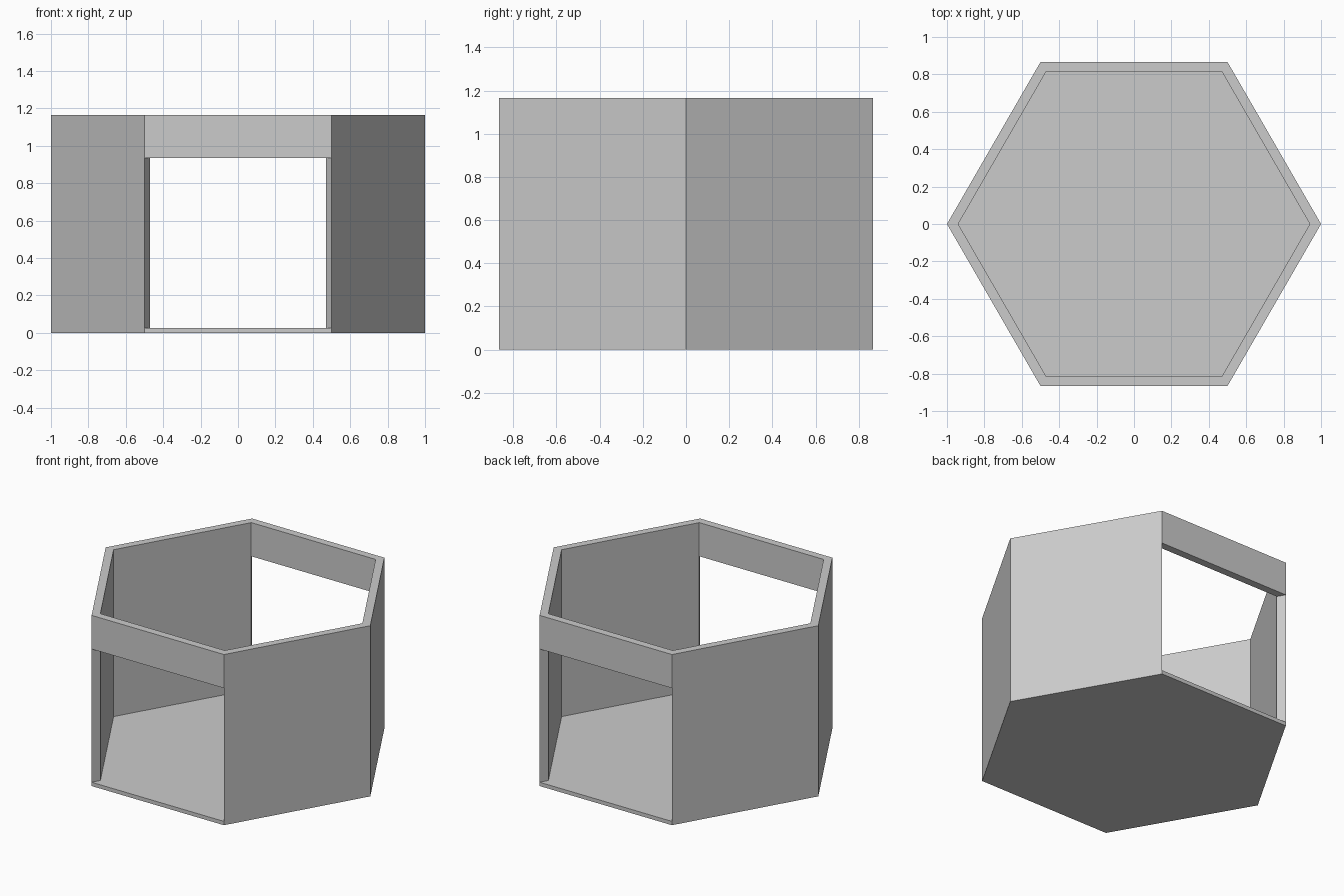
import bpy, bmesh
from math import cos, sin, pi, radians

if "Cube" in bpy.data.objects:
    bpy.data.objects.remove(bpy.data.objects["Cube"])

OUTER, INNER = 1.0, 0.94
FLOOR, LINTEL, TOP = 0.026, 0.936, 1.166   # floor top, lintel underside, rim
OPEN_SIDES = (1, 4)                        # back and front

bm = bmesh.new()


def ring(r, z):
    return [bm.verts.new((r * cos(i * pi / 3), r * sin(i * pi / 3), z)) for i in range(6)]


outer = [ring(OUTER, z) for z in (0, FLOOR, LINTEL, TOP)]
inner = [ring(INNER, z) for z in (FLOOR, LINTEL, TOP)]


def band(a, b, i):
    j = (i + 1) % 6
    bm.faces.new((a[i], a[j], b[j], b[i]))


# Underside and floor
bm.faces.new(outer[0])
bm.faces.new(inner[0])

for i in range(6):
    band(outer[0], outer[1], i)            # floor edge
    band(outer[2], outer[3], i)            # upper wall or lintel, outside
    band(inner[1], inner[2], i)            # upper wall or lintel, inside
    band(outer[3], inner[2], i)            # top rim
    if i in OPEN_SIDES:
        band(outer[1], inner[0], i)        # sill
        band(outer[2], inner[1], i)        # lintel underside
        for k in (i, (i + 1) % 6):         # mitred jambs
            bm.faces.new((outer[1][k], inner[0][k], inner[1][k], outer[2][k]))
    else:
        band(outer[1], outer[2], i)        # solid wall
        band(inner[0], inner[1], i)

bmesh.ops.recalc_face_normals(bm, faces=bm.faces)
# Merge flat bands into whole wall panels
bmesh.ops.dissolve_limit(bm, angle_limit=radians(1), verts=bm.verts, edges=bm.edges)

mesh = bpy.data.meshes.new("hexagonal_shell")
bm.to_mesh(mesh)
bm.free()
bpy.context.collection.objects.link(bpy.data.objects.new("hexagonal_shell", mesh))
